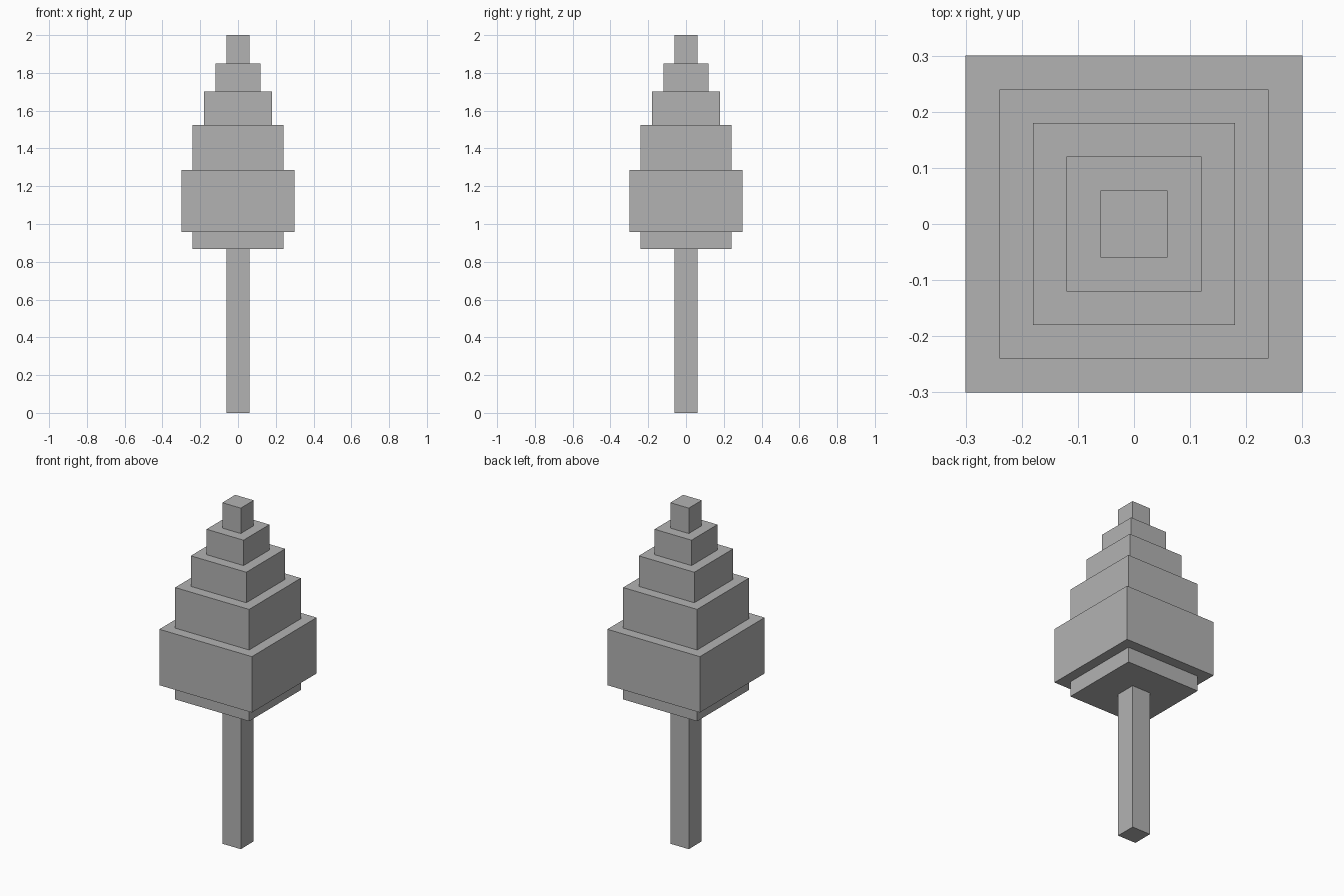
import bpy

if "Cube" in bpy.data.objects:
    bpy.data.objects.remove(bpy.data.objects["Cube"])

grey = bpy.data.materials.new("plain grey")
grey.diffuse_color = (0.45, 0.45, 0.45, 1)
grey.use_nodes = True
grey.node_tree.nodes["Principled BSDF"].inputs["Base Color"].default_value = grey.diffuse_color


def square_block(name, half_width, bottom, top):
    """Square block centred on the z axis."""
    bpy.ops.mesh.primitive_cube_add(size=1, location=(0, 0, (bottom + top) / 2))
    block = bpy.context.object
    block.name = name
    block.scale = (2 * half_width, 2 * half_width, top - bottom)
    bpy.ops.object.transform_apply(location=False, rotation=False, scale=True)
    block.data.materials.append(grey)


# Trunk
square_block("trunk", 0.06, 0, 0.867)

# Foliage: stacked tiers, from the lowest up to the tip
tiers = [
    ("foliage_base", 0.24, 0.867),
    ("foliage_wide_tier", 0.30, 0.957),
    ("foliage_lower_tier", 0.24, 1.285),
    ("foliage_middle_tier", 0.18, 1.523),
    ("foliage_upper_tier", 0.12, 1.702),
    ("foliage_tip", 0.06, 1.851),
]
tops = [bottom for _, _, bottom in tiers[1:]] + [2.0]
for (name, half_width, bottom), top in zip(tiers, tops):
    square_block(name, half_width, bottom, top)
